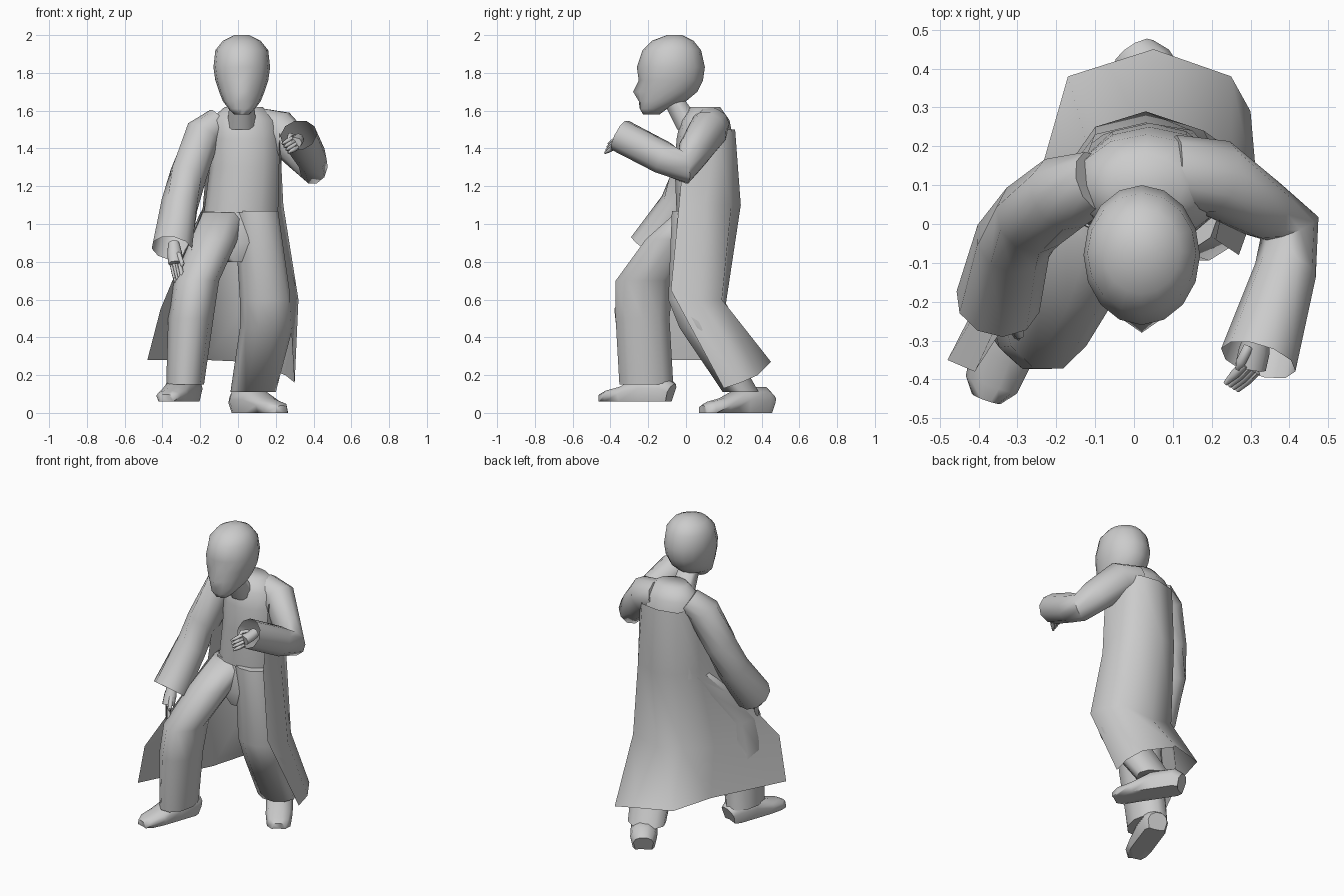
import bpy, math
from mathutils import Vector

cube = bpy.data.objects.get("Cube")
if cube:
    bpy.data.objects.remove(cube)

grey = bpy.data.materials.new("plain grey")
grey.use_nodes = True
grey.diffuse_color = (0.6, 0.6, 0.6, 1)
grey.node_tree.nodes["Principled BSDF"].inputs["Base Color"].default_value = grey.diffuse_color


def make(name, verts, faces, fix_normals=True):
    """Create a smooth shaded object from points and faces."""
    mesh = bpy.data.meshes.new(name)
    mesh.from_pydata([tuple(v) for v in verts], [], faces)
    mesh.materials.append(grey)
    part = bpy.data.objects.new(name, mesh)
    bpy.context.collection.objects.link(part)
    bpy.ops.object.select_all(action='DESELECT')
    part.select_set(True)
    bpy.context.view_layer.objects.active = part
    if fix_normals:
        bpy.ops.object.mode_set(mode='EDIT')
        bpy.ops.mesh.select_all(action='SELECT')
        bpy.ops.mesh.normals_make_consistent(inside=False)
        bpy.ops.object.mode_set(mode='OBJECT')
    bpy.ops.object.shade_smooth_by_angle(angle=math.radians(60))


def loft(name, rings, sides=10, follow=False, cap_end=True, shape=None):
    """Skin rings of (x, y, z, half width, half depth); follow turns them along the path."""
    centres = [Vector(ring[:3]) for ring in rings]
    verts, faces = [], []
    for i, ring in enumerate(rings):
        across, deep = Vector((1, 0, 0)), Vector((0, 1, 0))
        if follow:
            ahead = centres[min(i + 1, len(rings) - 1)] - centres[max(i - 1, 0)]
            across = ahead.cross(Vector((0, 0, 1))).normalized()
            deep = across.cross(ahead.normalized())
        for k in range(sides):
            angle = math.tau * k / sides
            point = (centres[i] + across * ring[3] * math.cos(angle)
                     + deep * ring[4] * math.sin(angle))
            verts.append(shape(point, i, k) if shape else point)
    for i in range(len(rings) - 1):
        for k in range(sides):
            a, b = i * sides + k, i * sides + (k + 1) % sides
            faces.append((a, b, b + sides, a + sides))
    faces.append(tuple(range(sides)))
    if cap_end:
        faces.append(tuple(range(len(verts) - sides, len(verts))))
    make(name, verts, faces)


# Head rings: height, front of the face, back of the skull, half width
head_profile = [(1.58, -.22, -.14, .04), (1.61, -.24, -.1, .07), (1.65, -.24, 0, .1),
                (1.7, -.25, .06, .12), (1.76, -.25, .09, .14), (1.83, -.26, .1, .15),
                (1.92, -.23, .08, .14), (1.97, -.18, .04, .1), (2, -.1, -.02, .04)]
LIPS, NOSE, EYES = 2, 3, 4
FACE_FRONT = 12


def face_shape(point, ring, k):
    """Flatten the face, then pull out nose and lips and press in the eyes."""
    offset = abs(k - FACE_FRONT)
    if ring <= EYES and 0 < offset < 4:
        point.y -= .01
    if offset == 0 and ring == NOSE:
        point.y -= .03
    if offset == 0 and ring == LIPS:
        point.y -= .01
    if offset == 1 and ring == EYES:
        point.y += .02
    return point


loft("head", [(.02, (front + back) / 2, height, width, (back - front) / 2)
              for height, front, back, width in head_profile], 16, shape=face_shape)
loft("neck", [(.02, .03, 1.5, .08, .08), (.02, -.08, 1.68, .06, .06)])

# Upper body and hips
loft("torso", [(.02, .1, 1.06, .2, .15), (.04, .1, 1.3, .19, .16), (.04, .1, 1.45, .19, .15),
               (.03, .1, 1.55, .18, .13), (.03, .1, 1.62, .1, .08)], 12)
loft("hips", [(0, .08, 1.07, .19, .12), (0, .05, .9, .17, .13), (0, .04, .8, .06, .09)])

# Trousers
loft("right_leg", [(-.08, .06, 1.06, .12, .12), (-.13, -.06, .92, .13, .16),
                   (-.22, -.22, .7, .12, .16), (-.25, -.23, .5, .12, .15),
                   (-.28, -.21, .15, .1, .15)])
loft("left_leg", [(.1, .03, 1.07, .12, .11), (.15, .02, .6, .14, .12),
                  (.15, .08, .45, .14, .12), (.08, .29, .11, .12, .1)])


# Shoes run from heel to toe
def shoe(name, heel, toe, floor):
    heel, toe = Vector(heel), Vector(toe)
    rings = []
    for along, width, height in [(0, .06, .05), (.1, .08, .07), (.4, .08, .07),
                                 (.7, .08, .04), (.9, .07, .03), (1, .04, .02)]:
        centre = heel.lerp(toe, along)
        rings.append((centre.x, centre.y, floor + height, width, height))

    def flat_sole(point, ring, k):
        if point.z < floor + .03:
            point.z = floor
        return point
    loft(name, rings, 10, True, shape=flat_sole)


shoe("right_shoe", (-.25, -.08), (-.38, -.45), .06)
shoe("left_shoe", (0, .44), (.23, .09), 0)

# Sleeves, open at the cuffs
loft("right_sleeve", [(-.1, .11, 1.54, .08, .08), (-.18, .08, 1.48, .1, .1),
                      (-.26, .02, 1.27, .1, .1), (-.31, -.04, 1.1, .1, .1),
                      (-.35, -.2, .87, .11, .11)], 10, True, False)
loft("left_sleeve", [(.1, .13, 1.53, .1, .09), (.21, .12, 1.5, .1, .11),
                     (.33, .04, 1.38, .08, .1), (.4, -.01, 1.3, .08, .09),
                     (.39, -.12, 1.35, .08, .09), (.32, -.35, 1.47, .1, .09)], 10, True, False)


# Hands: a palm with four fingers and a thumb
def hand(name, wrist, knuckles, tip, side):
    wrist, knuckles, tip, side = map(Vector, (wrist, knuckles, tip, side))

    def taper(part, points, thick):
        sizes = (thick, thick, thick / 2)
        loft(f"{name}_{part}", [(*p, s, s) for p, s in zip(points, sizes)], 6, True)

    middle = wrist.lerp(knuckles, .5)
    loft(name + "_palm", [(*wrist, .03, .03), (*middle, .04, .03), (*knuckles, .04, .03)],
         8, True)
    for finger in range(4):
        shift = side * (finger - 1.5) * .02
        base, end = knuckles + shift, tip + shift
        taper(f"finger_{finger + 1}", (base, base.lerp(end, .5), end), .012)
    bend = knuckles - side * .05
    taper("thumb", (middle - side * .03, bend, bend.lerp(tip, .3)), .013)


hand("right_hand", (-.34, -.19, .9), (-.33, -.25, .79), (-.31, -.28, .69), (-.7, .7, 0))
hand("left_hand", (.32, -.28, 1.45), (.3, -.37, 1.43), (.25, -.42, 1.4), (.5, -.3, -.8))

# Long coat cloth, open at the front: shoulder, waist, knee and hem rows,
# each running from the left front edge around the back to the right front edge
coat = [
    [(.22, 0, 1.5), (.22, .16, 1.5), (.15, .24, 1.5),
     (.03, .26, 1.5), (-.1, .23, 1.5), (-.15, .1, 1.5), (-.15, 0, 1.5)],
    [(.21, -.04, 1.07), (.24, .1, 1.1), (.18, .24, 1.1),
     (.03, .29, 1.1), (-.1, .25, 1.1), (-.18, .12, 1.1), (-.19, -.04, 1.05)],
    [(.27, -.08, .65), (.32, .06, .6), (.25, .19, .6),
     (.04, .21, .57), (-.12, .2, .6), (-.24, .05, .6), (-.41, -.38, .55)],
    [(.3, .2, .13), (.3, .29, .16), (.25, .38, .2),
     (.05, .45, .27), (-.17, .38, .28), (-.25, .1, .28), (-.48, -.35, .28)]]
columns = len(coat[0])
coat_faces = []
for row in range(len(coat) - 1):
    for column in range(columns - 1):
        upper = row * columns + column
        lower = upper + columns
        coat_faces.append((upper, lower, lower + 1, upper + 1))
make("coat", [point for row in coat for point in row], coat_faces, False)
